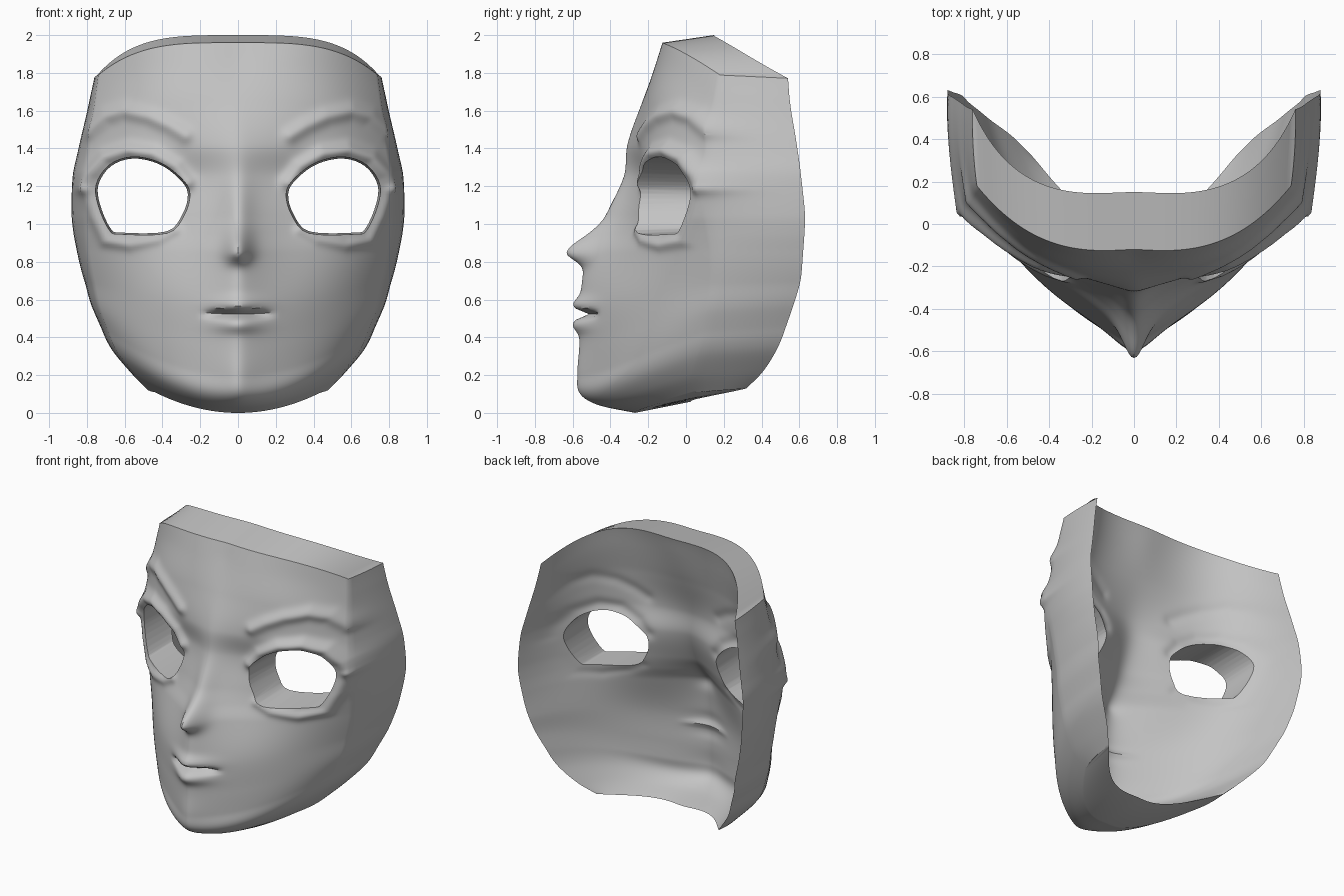
import bpy, bmesh, math
from mathutils import Vector

if "Cube" in bpy.data.objects:
    bpy.data.objects.remove(bpy.data.objects["Cube"])

grey = bpy.data.materials.new("mask_grey")
grey.use_nodes = True
grey.diffuse_color = (0.55, 0.55, 0.55, 1)
grey.node_tree.nodes["Principled BSDF"].inputs["Base Color"].default_value = (0.55, 0.55, 0.55, 1)

# Horizontal sections: height, front y at 0, 1/3, 2/3 and full width, half width, rim y, rim x
SECTIONS = [
    (0.00, -.27, -.25, -.14, .05, .44, .32, .48),
    (0.04, -.46, -.38, -.22, .04, .54, .41, .57),
    (0.10, -.56, -.43, -.24, .08, .64, .485, .67),
    (0.20, -.575, -.42, -.23, .10, .69, .53, .725),
    (0.35, -.565, -.41, -.21, .12, .735, .57, .775),
    (0.60, -.56, -.395, -.19, .14, .765, .605, .81),
    (0.85, -.52, -.32, -.155, .14, .795, .62, .85),
    (0.95, -.46, -.275, -.14, .125, .803, .627, .868),
    (1.05, -.40, -.245, -.13, .11, .81, .63, .878),
    (1.25, -.325, -.21, -.12, .10, .81, .61, .873),
    (1.42, -.31, -.235, -.12, .11, .795, .595, .85),
    (1.65, -.23, -.20, -.10, .13, .775, .575, .82),
    (1.85, -.155, -.145, -.05, .16, .755, .55, .785),
    (1.96, -.12, -.115, -.03, .18, .74, .54, .76),
]
EYE = [(.265, 1.16), (.31, 1.24), (.42, 1.32), (.56, 1.35), (.68, 1.31), (.75, 1.21),
       (.74, 1.10), (.68, .97), (.62, .95), (.38, .96), (.295, 1.05)]
BROW = [(.28, 1.47), (.36, 1.52), (.47, 1.57), (.60, 1.60), (.70, 1.57), (.79, 1.49)]
LID_FOLD = [(.27, 1.22), (.33, 1.30), (.45, 1.37), (.58, 1.39), (.70, 1.35), (.78, 1.26), (.81, 1.20)]
LOWER_LID = [(.80, 1.17), (.76, 1.04), (.70, .91), (.57, .89), (.42, .92), (.33, .97)]
TOP = SECTIONS[-1][0]


def smooth(t):
    t = max(0, min(1, t))
    return t * t * (3 - 2 * t)


def bell(d, w):
    return math.exp(-(d / w) ** 2)


def section(s):
    """Hermite interpolation of the section table."""
    i = 0
    while i < len(SECTIONS) - 2 and s > SECTIONS[i + 1][0]:
        i += 1
    a, b = SECTIONS[i], SECTIONS[i + 1]
    p, q = SECTIONS[max(i - 1, 0)], SECTIONS[min(i + 2, len(SECTIONS) - 1)]
    h = b[0] - a[0]
    t = (s - a[0]) / h
    out = []
    for k in range(1, 8):
        ma = (b[k] - p[k]) / (b[0] - p[0]) * h
        mb = (q[k] - a[k]) / (q[0] - a[0]) * h
        out.append((2*t**3 - 3*t*t + 1) * a[k] + (t**3 - 2*t*t + t) * ma
                   + (3*t*t - 2*t**3) * b[k] + (t**3 - t*t) * mb)
    return out


def front_y(sec, u, soft):
    """Cubic through the four front points, rounded at the middle."""
    t = 3 * (math.hypot(u, soft) - soft) / (math.hypot(1, soft) - soft)
    a, b, c, d = sec[:4]
    return (-a*(t-1)*(t-2)*(t-3)/6 + b*t*(t-2)*(t-3)/2
            - c*t*(t-1)*(t-3)/2 + d*t*(t-1)*(t-2)/6)


def path_distance(x, z, path):
    best = 9
    p = Vector((x, z))
    for a, b in zip(path, path[1:]):
        a, b = Vector(a), Vector(b)
        ab = b - a
        t = max(0, min(1, (p - a).dot(ab) / ab.length_squared))
        best = min(best, (p - a - ab * t).length)
    return best


def ridges(x, z):
    """Brows and eyelids, as outward relief."""
    x = abs(x)
    if x < .1 or not .8 < z < 1.75:
        return 0
    return (.025 * bell(path_distance(x, z, BROW), .04)
            + .04 * bell(path_distance(x, z, LID_FOLD), .04)
            + .02 * bell(path_distance(x, z, LOWER_LID), .03))


def nose_and_lips(x, z):
    x = abs(x)
    r = .11 * bell(x, .065) * bell(z - .85, .11 if z > .85 else .055)
    r += .02 * bell(x, .07) * bell(z - 1.08, .14)
    r += .035 * bell(x, .13) * bell(z - .575, .04)
    r += .035 * bell(x, .12) * bell(z - .465, .04)
    r -= .06 * smooth((.22 - x) / .15) * bell(z - .523, .018)
    return r


def lifted(x, s):
    """Height of a point on a row, bent to the rounded top and chin outlines."""
    drop = .18 * (abs(x) / .75) ** 3.6 * smooth((s - 1.2) / (TOP - 1.2))
    rise = .13 * (x / .48) ** 2 * (1 - smooth(s / .9))
    return s - drop + rise


def ring(s, n):
    """One closed loop: front, side wall, inside, side wall."""
    sec = section(s)
    cy, cx, ry, rx = sec[3:]
    depth = .3 - .03 * smooth(s - 1)
    front, inner = [], []
    for i in range(n):
        u = 2 * i / (n - 1) - 1
        side = math.copysign(u * u, u)
        x = u * cx
        z = lifted(x, s)
        rel = ridges(x, z)
        front.append((x + side * rel * .5, front_y(sec, u, .06) - rel - nose_and_lips(x, z), z))
        x = u * rx
        z = lifted(x, s)
        y = front_y(sec, u, .15) + depth + (ry - cy - depth) * u ** 8
        y -= (.4 * ridges(x, z) + .2 * nose_and_lips(x, z)) * (1 - abs(u) ** 8)
        z += .04 * smooth((s - 1.7) / (TOP - 1.7)) * (1 - u ** 6)
        z += .06 * (1 - smooth(s / .5)) * (1 - u * u)
        inner.append((x, y, z))
    wall = []
    edge = ridges(cx, lifted(cx, s))
    for t in (.1, .2, .35, .5, .65, .8, .9):
        x = cx + (rx - cx) * t
        bulge = 1.5 * (rx - cx) * t * (1 - t)
        fade = edge * (1 - t) ** 3
        wall.append((x + bulge + .5 * fade, cy + (ry - cy) * t - fade, lifted(x, s)))
    left = [(-x, y, z) for x, y, z in reversed(wall)]
    return front + wall + inner[::-1] + left, len(wall)


def build_mask(rows=150, n=121):
    bm = bmesh.new()
    loops = []
    for j in range(rows):
        t = j / (rows - 1)
        s = TOP * (t - .75 * t * (1 - t) ** 8)   # finer rows under the chin
        pts, k = ring(s, n)
        loops.append([bm.verts.new(p) for p in pts])
    size = len(loops[0])
    for a, b in zip(loops, loops[1:]):
        for i in range(size):
            j = (i + 1) % size
            bm.faces.new((a[i], a[j], b[j], b[i]))
    # Close top and chin by bridging front to inside
    for loop in (loops[0], loops[-1]):
        back = size - 1 - k
        for i in range(1, n - 2):
            bm.faces.new((loop[i], loop[i + 1], loop[back - i - 1], loop[back - i]))
        bm.faces.new(loop[n - 2:n + k + 2])
        bm.faces.new([loop[i % size] for i in range(back - 1, size + 2)])
    bmesh.ops.recalc_face_normals(bm, faces=bm.faces)
    return bm


def make_object(name, bm):
    mesh = bpy.data.meshes.new(name)
    bm.to_mesh(mesh)
    bm.free()
    mesh.materials.append(grey)
    obj = bpy.data.objects.new(name, mesh)
    bpy.context.collection.objects.link(obj)
    return obj


def rounded(points, steps=4):
    """Closed smooth curve through the points."""
    out, m = [], len(points)
    for i in range(m):
        p, a, b, q = (Vector(points[(i + d) % m]) for d in (-1, 0, 1, 2))
        for t in (k / steps for k in range(steps)):
            out.append(a + (b - p) * t / 2 + (2*p - 5*a + 4*b - q) * t*t / 2
                       + (3*a - p - 3*b + q) * t**3 / 2)
    return out


def eye_cutter(side):
    bm = bmesh.new()
    mid = Vector((.51, 1.15))
    ends = []
    for y, f in ((-.6, 1.1), (.9, .86)):
        shape = [mid + (p - mid) * f for p in rounded(EYE)]
        ends.append([bm.verts.new((side * p.x, y, p.y)) for p in shape])
    count = len(ends[0])
    for i in range(count):
        j = (i + 1) % count
        bm.faces.new((ends[0][i], ends[0][j], ends[1][j], ends[1][i]))
    for e in ends:
        bm.faces.new(e)
    bmesh.ops.recalc_face_normals(bm, faces=bm.faces)
    return make_object("eye_cutter", bm)


mask = make_object("face_mask", build_mask())
bpy.context.view_layer.objects.active = mask
mask.select_set(True)

# Eye openings
for side in (-1, 1):
    cutter = eye_cutter(side)
    cutter.hide_render = True
    mod = mask.modifiers.new("eye_opening", "BOOLEAN")
    mod.operation = "DIFFERENCE"
    mod.solver = "EXACT"
    mod.object = cutter
    bpy.ops.object.modifier_apply(modifier=mod.name)
    bpy.data.objects.remove(cutter)

bpy.ops.object.shade_smooth_by_angle(angle=math.radians(35))
